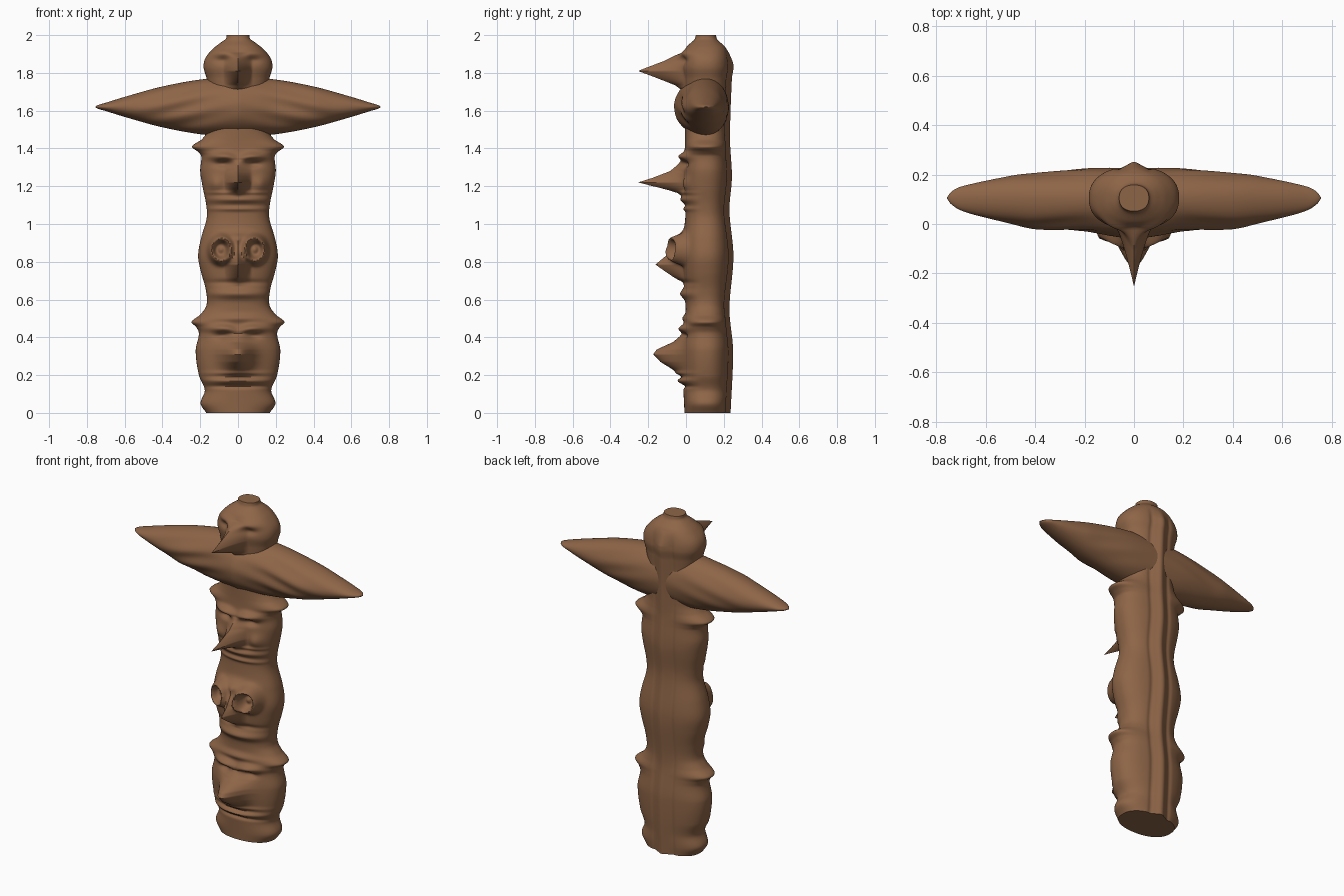
import bpy, bmesh, math

if "Cube" in bpy.data.objects:
    bpy.data.objects.remove(bpy.data.objects["Cube"])

wood = bpy.data.materials.new("carved_wood")
wood.diffuse_color = (0.27, 0.13, 0.063, 1)
wood.use_nodes = True
wood.node_tree.nodes["Principled BSDF"].inputs["Base Color"].default_value = wood.diffuse_color


def curve(pts, t):
    """Smooth cubic through (t, value) points."""
    if t <= pts[0][0]:
        return pts[0][1]
    if t >= pts[-1][0]:
        return pts[-1][1]
    i = next(k for k in range(len(pts) - 1) if t <= pts[k + 1][0])

    def slope(k):
        a, b = pts[max(k - 1, 0)], pts[min(k + 1, len(pts) - 1)]
        return (b[1] - a[1]) / (b[0] - a[0])
    (t0, v0), (t1, v1) = pts[i], pts[i + 1]
    h = t1 - t0
    s = (t - t0) / h
    return ((2*s**3 - 3*s*s + 1) * v0 + (s**3 - 2*s*s + s) * h * slope(i)
            + (3*s*s - 2*s**3) * v1 + (s**3 - s*s) * h * slope(i + 1))


def linear(pts, t):
    if t <= pts[0][0] or t >= pts[-1][0]:
        return 0.0
    for (a, va), (b, vb) in zip(pts, pts[1:]):
        if t <= b:
            return va + (vb - va) * (t - a) / (b - a)


def gauss(d, w):
    return math.exp(-(d / w) ** 2)


def loft(name, rings):
    """Skin closed rings of points and cap both ends."""
    bm = bmesh.new()
    vs = [[bm.verts.new(p) for p in r] for r in rings]
    n = len(vs[0])
    for a, b in zip(vs, vs[1:]):
        for i in range(n):
            j = (i + 1) % n
            bm.faces.new((a[i], a[j], b[j], b[i]))
    bm.faces.new(vs[0][::-1])
    bm.faces.new(vs[-1])
    bmesh.ops.recalc_face_normals(bm, faces=bm.faces)
    me = bpy.data.meshes.new(name)
    bm.to_mesh(me)
    bm.free()
    ob = bpy.data.objects.new(name, me)
    bpy.context.collection.objects.link(ob)
    me.materials.append(wood)
    bpy.context.view_layer.objects.active = ob
    ob.select_set(True)
    bpy.ops.object.shade_smooth_by_angle(angle=math.radians(50))
    ob.select_set(False)


# Pole outline: half width and half depth by height
WIDTH = [(0, .168), (.05, .198), (.12, .176), (.2, .207), (.33, .224), (.42, .207),
         (.455, .222), (.482, .246), (.52, .2), (.57, .167), (.65, .17), (.75, .197),
         (.83, .211), (.92, .197), (1.03, .166), (1.1, .168), (1.2, .188), (1.28, .2),
         (1.36, .195), (1.385, .215), (1.41, .244), (1.45, .19), (1.5, .16), (1.7, .155),
         (1.77, .166), (1.83, .182), (1.88, .172), (1.93, .13), (1.96, .092),
         (1.98, .065), (2, .06)]
DEPTH = [(0, .113), (.33, .126), (.55, .107), (.83, .128), (1.07, .107), (1.25, .12),
         (1.45, .11), (1.77, .12), (1.83, .128), (1.9, .118), (1.94, .1),
         (1.975, .062), (2, .053)]

# Beaks and snout: (height profile, half width, sideways sharpness)
BEAKS = [
    ([(.67, 0), (.7, .025), (.785, .14), (.83, .085), (.9, .04), (.95, 0)], .07, 1.2),
    ([(1.14, 0), (1.165, .025), (1.22, .24), (1.245, .16), (1.28, .07), (1.34, 0)], .075, 1.5),
    ([(1.70, 0), (1.735, .045), (1.81, .232), (1.865, .09), (1.91, 0)], .075, 1.4),
]
SNOUT = [(.19, 0), (.22, .035), (.27, .115), (.31, .152), (.335, .135), (.375, .05), (.42, 0)]
# Lip bands: (height, thickness, relief)
LIPS = [(.17, .016, .028), (.21, .012, .012), (.14, .01, -.012), (.63, .025, .025),
        (.69, .015, -.012), (1.08, .012, .012), (1.13, .02, .025), (1.165, .01, .012)]
# Brows: (height, relief)
BROWS = [(.447, .034), (1.358, .036), (1.905, .018)]


def relief(x, z):
    """Carved height of the front face."""
    ax, d = abs(x), 0.0
    for prof, w, p in BEAKS:
        if ax < w:
            d += linear(prof, z) * (1 - ax / w) ** p
    d += linear(SNOUT, z) * gauss(ax, .075)
    for zc, t, h in LIPS:
        d += h * gauss(z - zc, t) * gauss(ax, .15)
    for zc, h in BROWS:
        slant = zc - .012 * gauss(ax, .04)
        d += h * gauss(z - slant, .022) * gauss(ax - .075, .075)
        d -= .6 * h * gauss(z - zc + .04, .018) * gauss(ax - .08, .04)
    # round eye rings with pupils
    r = math.hypot(ax - .09, (z - .865) * .85)
    d += .062 * gauss(r - .05, .018) + .02 * gauss(r, .02)
    d += .03 * gauss(z - .93, .03) * gauss(ax, .09)
    # cheeks beside the hooked beak and upper bands
    d += .02 * gauss(ax - .12, .04) * gauss(z - 1.21, .04)
    d += .015 * gauss(z - .5, .02) * gauss(ax, .13)
    return d


rings = []
NZ, NA = 400, 170
for k in range(NZ + 1):
    z = 2 * k / NZ
    w, dp = curve(WIDTH, z), curve(DEPTH, z)
    ring = []
    for i in range(NA):
        a = 2 * math.pi * i / NA
        s, c = math.sin(a), math.cos(a)
        x = w * math.copysign(abs(s) ** .92, s)
        y = .105 - dp * math.copysign(abs(c) ** .85, c)
        if c > 0:
            y -= relief(x, z) * min(1, c * 3)
        else:
            # raised spine down the back
            fade = min(1, max(0, (1.93 - z) / .08))
            y += fade * (.018 * gauss(x, .028) - .006 * gauss(abs(x) - .06, .014))
        ring.append((x, y, z))
    rings.append(ring)
loft("totem_pole", rings)

# Outspread wings: one spindle across the pole with shallow feather grooves
W_TOP = [(0, .155), (.18, .147), (.4, .108), (.6, .053), (.7, .022), (.74, .01), (.755, .002)]
W_FRONT = [(0, .168), (.1, .15), (.2, .132), (.4, .122), (.5, .102), (.6, .08),
           (.7, .05), (.74, .024), (.755, .003)]
W_BACK = [(0, .122), (.2, .119), (.4, .1), (.5, .089), (.7, .046), (.74, .024), (.755, .003)]
rings = []
NX = 120
for k in range(NX + 1):
    x = .755 * math.sin(math.pi * (k / NX - .5))
    ax = abs(x)
    h, f, b = (curve(c, ax) for c in (W_TOP, W_FRONT, W_BACK))
    ring = []
    for i in range(72):
        a = 2 * math.pi * i / 72
        s, c = math.sin(a), math.cos(a)
        groove = .006 * math.sin(70 * (s * h + .25 * ax)) * gauss(ax - .3, .2)
        y = .105 - c * (f + groove if c > 0 else b + groove * .4)
        ring.append((x, y, 1.62 + h * s))
    rings.append(ring)
loft("wings", rings)
